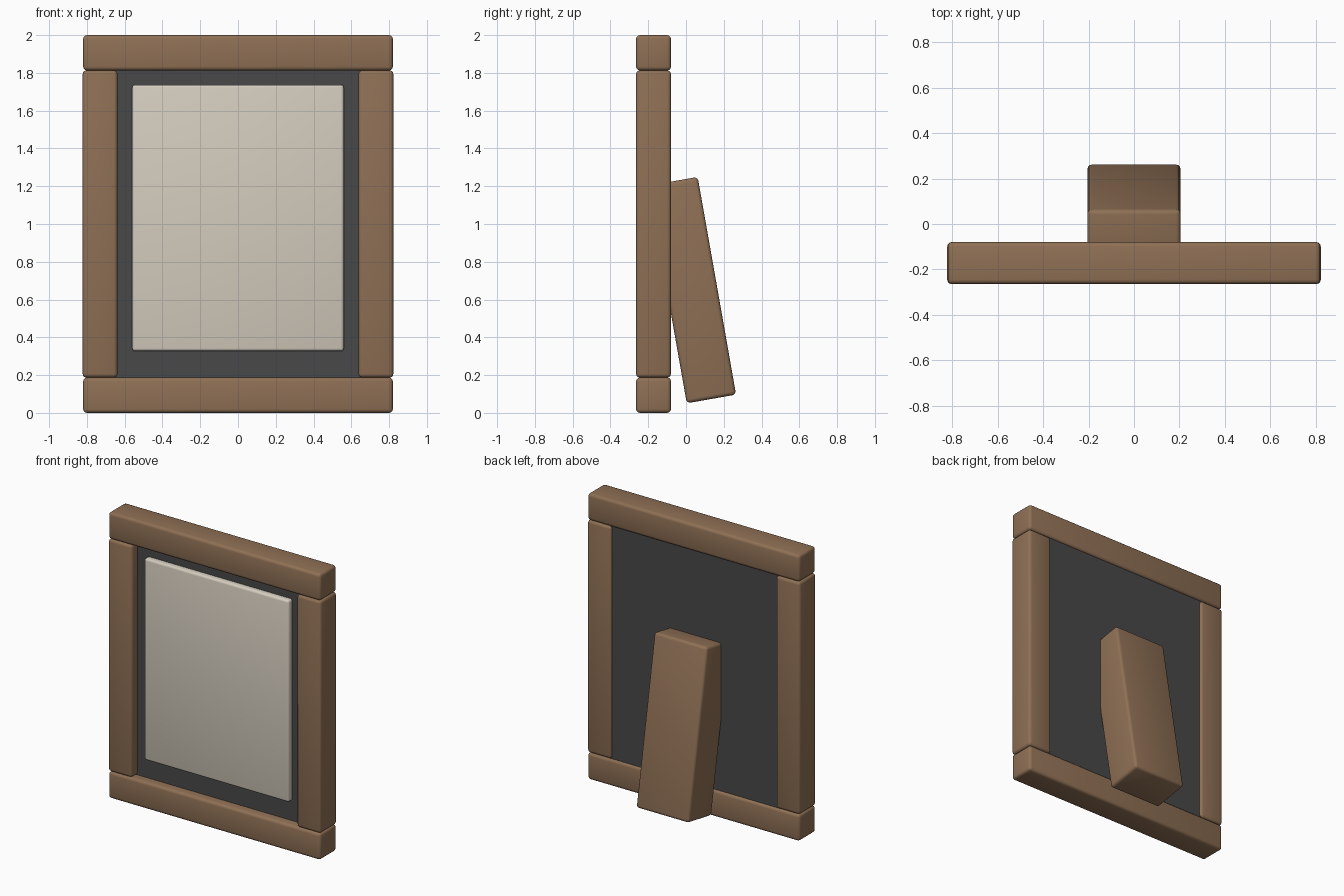
import bpy, math

if "Cube" in bpy.data.objects:
    bpy.data.objects.remove(bpy.data.objects["Cube"])


def material(name, rgb):
    m = bpy.data.materials.new(name)
    lin = [((c / 255 + 0.055) / 1.055) ** 2.4 for c in rgb]
    m.diffuse_color = (*lin, 1)
    m.use_nodes = True
    m.node_tree.nodes["Principled BSDF"].inputs["Base Color"].default_value = m.diffuse_color
    return m


wood = material("warm wood", (143, 112, 85))
board = material("dark board", (72, 72, 72))
paper = material("cream paper", (212, 204, 190))


def block(name, centre, size, mat, bevel=0.02, tilt=0):
    """Soft-edged box, optionally tilted about x."""
    bpy.ops.mesh.primitive_cube_add(size=1, location=centre)
    ob = bpy.context.object
    ob.name = name
    ob.scale = size
    bpy.ops.object.transform_apply(location=False, rotation=False, scale=True)
    ob.rotation_euler.x = tilt
    ob.data.materials.append(mat)
    if bevel:
        mod = ob.modifiers.new("soft edges", 'BEVEL')
        mod.width = bevel
        mod.segments = 3
        bpy.ops.object.modifier_apply(modifier=mod.name)
        bpy.ops.object.shade_smooth_by_angle(angle=math.radians(35))
    return ob


# Frame: two full-width rails with two stiles between them
FRAME_Y, DEPTH = -0.172, 0.185
for name, z in (("bottom_rail", 0.0935), ("top_rail", 1.9065)):
    block(name, (0, FRAME_Y, z), (1.64, DEPTH, 0.187), wood)
for name, x in (("left_stile", -0.73), ("right_stile", 0.73)):
    block(name, (x, FRAME_Y, 1), (0.185, DEPTH, 1.626), wood)

# Backing board, recessed a little at front and back
block("backing_board", (0, -0.148, 1), (1.34, 0.106, 1.68), board, bevel=0)

# Raised sheet on the front of the board
block("picture_sheet", (0, -0.205, 1.032), (1.12, 0.07, 1.41), paper, bevel=0.015)

# Leaning prop at the back, its upper edge sunk into the board
block("back_prop", (0, 0.033, 0.65), (0.41, 0.265, 1.17), wood, tilt=math.radians(10))
